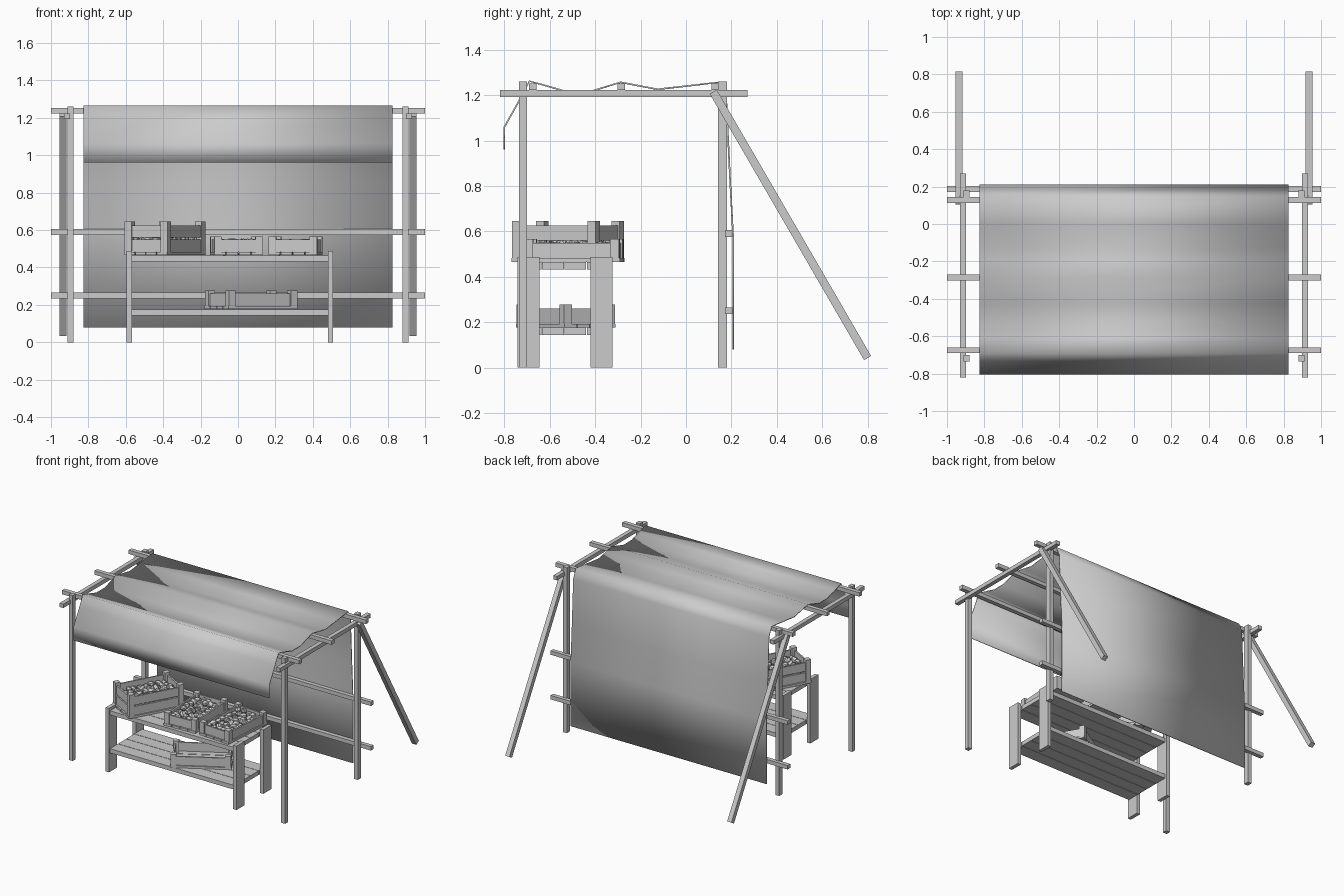
import bpy, bmesh, math, random
from mathutils import Matrix, Vector

if "Cube" in bpy.data.objects:
    bpy.data.objects.remove(bpy.data.objects["Cube"])

random.seed(4)


def add_box(bm, x0, x1, y0, y1, z0, z1):
    m = Matrix.Translation(((x0 + x1) / 2, (y0 + y1) / 2, (z0 + z1) / 2))
    bmesh.ops.create_cube(bm, size=1, matrix=m @ Matrix.Diagonal((x1 - x0, y1 - y0, z1 - z0, 1)))


def finish(name, bm, loc=(0, 0, 0), turn=0):
    me = bpy.data.meshes.new(name)
    bm.to_mesh(me)
    bm.free()
    ob = bpy.data.objects.new(name, me)
    ob.location = loc
    ob.rotation_euler[2] = math.radians(turn)
    bpy.context.collection.objects.link(ob)
    return ob


def boxes(name, dims, **kw):
    bm = bmesh.new()
    for d in dims:
        add_box(bm, *d)
    return finish(name, bm, **kw)


# Upright posts and side rails, on both sides
for side, s in (("left", -1), ("right", 1)):
    px = sorted((s * 0.879, s * 0.912))
    rx = sorted((s * 0.898, s * 0.93))
    boxes(side + "_front_post", [(*px, -0.735, -0.70, 0, 1.26)])
    boxes(side + "_back_post", [(*px, 0.14, 0.18, 0, 1.26)])
    boxes(side + "_roof_rail", [(*rx, -0.82, 0.27, 1.193, 1.223)])
    # Slanted brace behind
    a, b = Vector((s * 0.936, 0.12, 1.215)), Vector((s * 0.936, 0.80, 0.042))
    brace = boxes(side + "_brace", [(-0.018, 0.018, -0.018, 0.018, -(a - b).length / 2, (a - b).length / 2)],
                  loc=(a + b) / 2)
    brace.rotation_euler[0] = math.atan2(b.y - a.y, a.z - b.z)

# Cross poles under the roof and along the back
for i, y in enumerate((-0.675, -0.285, 0.128)):
    boxes(f"roof_pole_{i}", [(-1, 1, y - 0.016, y + 0.016, 1.222, 1.252)])
for i, z in enumerate((0.25, 0.59)):
    boxes(f"back_pole_{i}", [(-1, 1, 0.172, 0.204, z - 0.015, z + 0.015)])

# Cloth draped over the roof, hanging at front and back
profile = [(-0.80, 0.96), (-0.80, 1.06), (-0.73, 1.185), (-0.69, 1.262), (-0.61, 1.24), (-0.525, 1.215),
           (-0.425, 1.215), (-0.288, 1.257), (-0.20, 1.24), (-0.125, 1.226), (0.0, 1.24), (0.147, 1.257),
           (0.177, 1.19), (0.193, 0.85), (0.208, 0.57), (0.208, 0.08)]
bm = bmesh.new()
rows = [[bm.verts.new((x, y, z)) for x in (-0.825, 0.825)] for y, z in profile]
for p, q in zip(rows, rows[1:]):
    bm.faces.new((p[0], p[1], q[1], q[0]))
cloth = finish("cloth_cover", bm)
mod = cloth.modifiers.new("thickness", "SOLIDIFY")
mod.thickness = 0.007
mod.offset = 0
bpy.context.view_layer.objects.active = cloth
cloth.select_set(True)
bpy.ops.object.shade_smooth_by_angle(angle=math.radians(65))

# Table: board legs at the ends, planked top and shelf
boxes("table_legs", [(x, x + 0.028, y, y + 0.097, 0, 0.487)
                     for x in (-0.595, 0.48) for y in (-0.743, -0.42)])
for name, z in (("table_top", 0.433), ("table_shelf", 0.144)):
    boxes(name, [(-0.568, 0.481, -0.732 + i * 0.0985, -0.637 + i * 0.0985, z, z + 0.032) for i in range(4)])


def crate(name, x, y, z, turn, tall=False, fill=0):
    w, d, p = 0.13, 0.21, 0.04
    top = 0.18 if tall else 0.1
    dims = []
    for sx in (-1, 1):
        for sy in (-1, 1):
            dims.append((*sorted((sx * w, sx * (w - p))), *sorted((sy * d, sy * (d - p))), 0.015, top))
    # Side slats between the corner posts
    for z0 in ((0.017, 0.093) if tall else (0.017,)):
        for s in (-1, 1):
            dims.append((*sorted((s * (w - 0.008), s * (w - 0.02))), -d + p, d - p, z0, z0 + 0.066))
            dims.append((-w + p, w - p, *sorted((s * (d - 0.008), s * (d - 0.02))), z0, z0 + 0.066))
    # Base boards
    for i in range(4):
        x0 = -w + i * 0.0663
        dims.append((x0, x0 + 0.061, -d - 0.003, d + 0.003, 0, 0.016))
    boxes(name, dims, loc=(x, y, z), turn=turn)
    if not fill:
        return
    # Lumpy produce in staggered rows
    bm = bmesh.new()
    for layer in (0, 1):
        for i in range(5):
            for j in range(8):
                pos = Vector((-0.085 + i * 0.0425, -0.163 + j * 0.0465, fill - 0.03 - layer * 0.032))
                pos += Vector([random.uniform(-0.008, 0.008) for _ in range(3)])
                spin = Matrix.Rotation(random.uniform(0, 6), 4, "Z") @ Matrix.Rotation(random.uniform(-.6, .6), 4, "X")
                k = random.uniform(0.85, 1.1)
                bmesh.ops.create_icosphere(bm, subdivisions=1, radius=0.024, matrix=Matrix.Translation(pos) @ spin
                                           @ Matrix.Diagonal((k, 1.3 * k, 0.9 * k, 1)))
    finish(name + "_produce", bm, loc=(x, y, z), turn=turn)


crate("tall_crate", -0.39, -0.52, 0.466, -29, True, 0.145)
crate("middle_crate", -0.008, -0.495, 0.466, 3, False, 0.09)
crate("right_crate", 0.307, -0.495, 0.466, -4, False, 0.09)
crate("shelf_crate", 0.07, -0.53, 0.177, -60)
